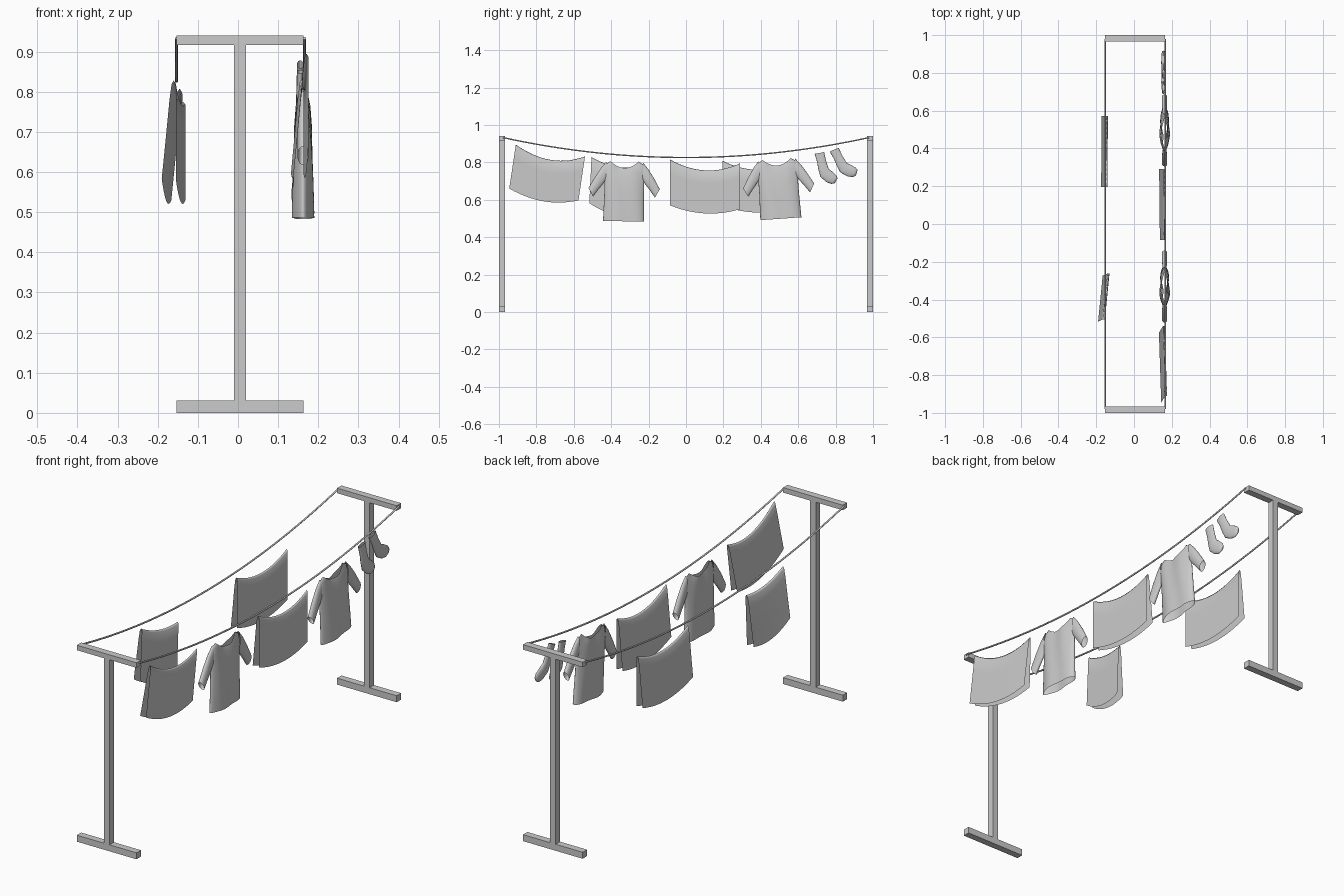
import bpy, bmesh
from math import sin, cos, pi, radians

if "Cube" in bpy.data.objects:
    bpy.data.objects.remove(bpy.data.objects["Cube"])


def finish(name, bm, smooth=True, loc=(0, 0, 0), tilt=0):
    bmesh.ops.recalc_face_normals(bm, faces=bm.faces[:])
    me = bpy.data.meshes.new(name)
    bm.to_mesh(me)
    bm.free()
    for p in me.polygons:
        p.use_smooth = smooth
    ob = bpy.data.objects.new(name, me)
    ob.location = loc
    ob.rotation_euler = (radians(tilt), 0, 0)
    bpy.context.collection.objects.link(ob)
    return ob


def box(name, x0, x1, y0, y1, z0, z1):
    bm = bmesh.new()
    bmesh.ops.create_cube(bm, size=1)
    for v in bm.verts:
        v.co = ((x0 + x1) / 2 + v.co.x * (x1 - x0),
                (y0 + y1) / 2 + v.co.y * (y1 - y0),
                (z0 + z1) / 2 + v.co.z * (z1 - z0))
    finish(name, bm, False)


def loft(bm, rings, n=24, cap=False, wave=0):
    """Flattened tube; ring = (y, z, angle, half width, half depth, dip)."""
    prev = None
    for y, z, a, hw, hd, dip in rings:
        a = radians(a)
        ring = []
        for i in range(n):
            t = 2 * pi * i / n
            c, s = cos(t), sin(t)
            x = hd * s + wave * sin(5 * c + 9 * z) * s
            ring.append(bm.verts.new((x, y + hw * c * cos(a),
                                      z + hw * c * sin(a) - dip * s * s)))
        if prev:
            for i in range(n):
                j = (i + 1) % n
                bm.faces.new((prev[i], prev[j], ring[j], ring[i]))
        prev = ring
    if cap:
        bm.faces.new(prev)


def towel(name, xa, xb, ya, za, yb, zb, height, dip, hem_dip, spread, slide):
    """Sheet folded over the line: one flap vertical, the other leaning out."""
    section = [(-1, 1), (-.72, .6), (-.45, .2), (-.3, .04), (-.15, 0),
               (0, .03), (0, .3), (0, .65), (0, 1)]
    bm = bmesh.new()
    n, rows = 14, []
    for i in range(n + 1):
        u = i / n
        arc = 4 * u * (1 - u)
        row = []
        for sx, sz in section:
            sag = dip + (hem_dip - dip) * sz
            row.append(bm.verts.new((xa + (xb - xa) * u + sx * spread,
                                     ya + (yb - ya) * u + slide * sz,
                                     za + (zb - za) * u - sag * arc - height * sz)))
        rows.append(row)
    for r, q in zip(rows, rows[1:]):
        for k in range(len(section) - 1):
            bm.faces.new((r[k], r[k + 1], q[k + 1], q[k]))
    finish(name, bm)


def shirt(name, loc, tilt):
    bm = bmesh.new()
    # body, hem to neckline
    loft(bm, [(0, -.32, 0, .110, .026, 0), (0, -.25, 0, .108, .025, 0),
              (0, -.18, 0, .106, .024, 0), (0, -.11, 0, .106, .021, 0),
              (0, -.05, 0, .108, .016, .01), (0, -.015, 0, .100, .012, .027),
              (0, 0, 0, .075, .010, .035)], 32, wave=.004)
    # sleeves
    for s in (1, -1):
        loft(bm, [(s * y, z, 90 - s * (90 - a), hw, hd, 0) for y, z, a, hw, hd in
                  ((.098, -.052, 90, .048, .010), (.120, -.080, 82, .043, .013),
                   (.148, -.120, 72, .034, .014), (.178, -.168, 61, .026, .014))], 20)
    finish(name, bm, True, loc, tilt)


def sock(name, loc, tilt):
    bm = bmesh.new()
    loft(bm, [(0, 0, 10, .026, .008, 0), (.012, -.045, 8, .024, .009, 0),
              (.022, -.085, 0, .028, .010, 0), (.036, -.112, 25, .034, .011, 0),
              (.058, -.132, 50, .031, .010, 0), (.078, -.143, 58, .026, .009, 0),
              (.090, -.148, 60, .015, .006, 0)], 20, cap=True)
    finish(name, bm, True, loc, tilt)


# T-shaped stands at both ends
for end, y0, y1 in (("front", -1, -.967), ("back", .967, 1)):
    box(end + "_foot", -.153, .163, y0, y1, 0, .031)
    box(end + "_post", -.010, .020, y0, y1, .031, .916)
    box(end + "_crossbar", -.153, .163, y0, y1, .916, .94)

# sagging lines
for side, x in (("left", -.153), ("right", .166)):
    cu = bpy.data.curves.new(side + "_line", 'CURVE')
    cu.dimensions = '3D'
    cu.bevel_depth = .004
    cu.bevel_resolution = 1
    cu.use_fill_caps = True
    sp = cu.splines.new('POLY')
    sp.points.add(32)
    for i, p in enumerate(sp.points):
        y = -.98 + 1.96 * i / 32
        p.co = (x, y, .826 + .107 * (y / .98) ** 2, 1)
    bpy.context.collection.objects.link(bpy.data.objects.new(side + "_line", cu))

# folded towels
towel("right_front_towel", .175, .163, -.91, .895, -.54, .832, .235, .05, .037, .031, -.035)
towel("right_middle_towel", .170, .166, -.085, .815, .29, .795, .245, .048, .033, .033, 0)
towel("left_front_towel", -.155, -.131, -.505, .828, -.262, .775, .245, .022, .03, .035, -.012)
towel("left_back_towel", -.141, -.138, .195, .808, .572, .802, .24, .045, .033, .033, 0)

# shirts
shirt("front_shirt", (.162, -.328, .805), -1)
shirt("back_shirt", (.162, .485, .818), 4)

# socks
sock("front_sock", (.155, .713, .85), 0)
sock("back_sock", (.155, .792, .868), 13)
